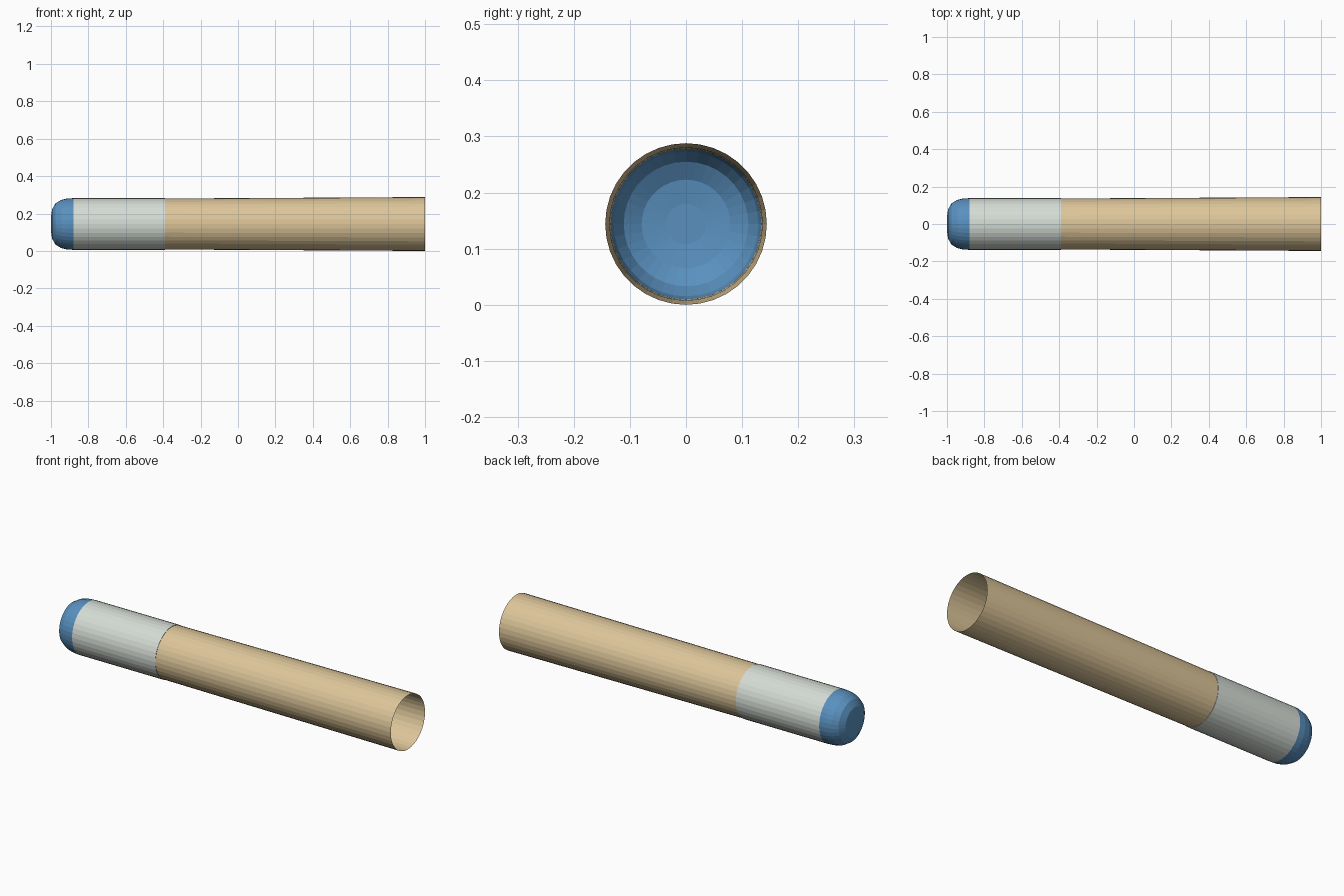
import bpy, bmesh, math

if "Cube" in bpy.data.objects:
    bpy.data.objects.remove(bpy.data.objects["Cube"])

SIDES = 36
CZ = 0.144  # height of the long axis


def material(name, rgb):
    m = bpy.data.materials.new(name)
    m.diffuse_color = (*rgb, 1)
    m.use_nodes = True
    m.node_tree.nodes["Principled BSDF"].inputs["Base Color"].default_value = m.diffuse_color
    return m


def lathe(name, profile, mat):
    """Revolve (x, radius) points round the x axis; radius 0 closes to a tip."""
    bm = bmesh.new()
    rings = []
    for x, r in profile:
        n = SIDES if r > 0 else 1
        rings.append([bm.verts.new((x, r * math.cos(2 * math.pi * i / SIDES),
                                    CZ + r * math.sin(2 * math.pi * i / SIDES)))
                      for i in range(n)])
    for a, b in zip(rings, rings[1:]):
        for i in range(SIDES):
            j = (i + 1) % SIDES
            if len(a) == 1:
                bm.faces.new((a[0], b[j], b[i]))
            else:
                bm.faces.new((a[i], a[j], b[j], b[i]))
    # make faces point away from the axis or towards the closed end
    bm.normal_update()
    for f in bm.faces:
        c = f.calc_center_median()
        out = f.normal.y * c.y + f.normal.z * (c.z - CZ)
        if out < -1e-6 or (abs(out) <= 1e-6 and f.normal.x * c.x < 0 and c.x < -0.9):
            f.normal_flip()
    me = bpy.data.meshes.new(name)
    bm.to_mesh(me)
    bm.free()
    me.materials.append(mat)
    ob = bpy.data.objects.new(name, me)
    bpy.context.collection.objects.link(ob)
    return ob


tan = material("tan", (0.72, 0.56, 0.32))
grey = material("pale_grey", (0.66, 0.71, 0.66))
blue = material("blue", (0.10, 0.28, 0.52))

# open tapered tube
lathe("main_tube", [(-0.88, 0.1342), (-0.39, 0.1362), (1.0, 0.144)], tan)
# sleeve with a thin rim where it meets the tube
lathe("sleeve", [(-0.88, 0.138), (-0.39, 0.138), (-0.39, 0.1362)], grey)
# rounded hollow end cap
lathe("end_cap", [(-1.0, 0), (-1.0, 0.036), (-0.994, 0.079), (-0.975, 0.111),
                  (-0.945, 0.129), (-0.912, 0.1365), (-0.88, 0.138)], blue)
